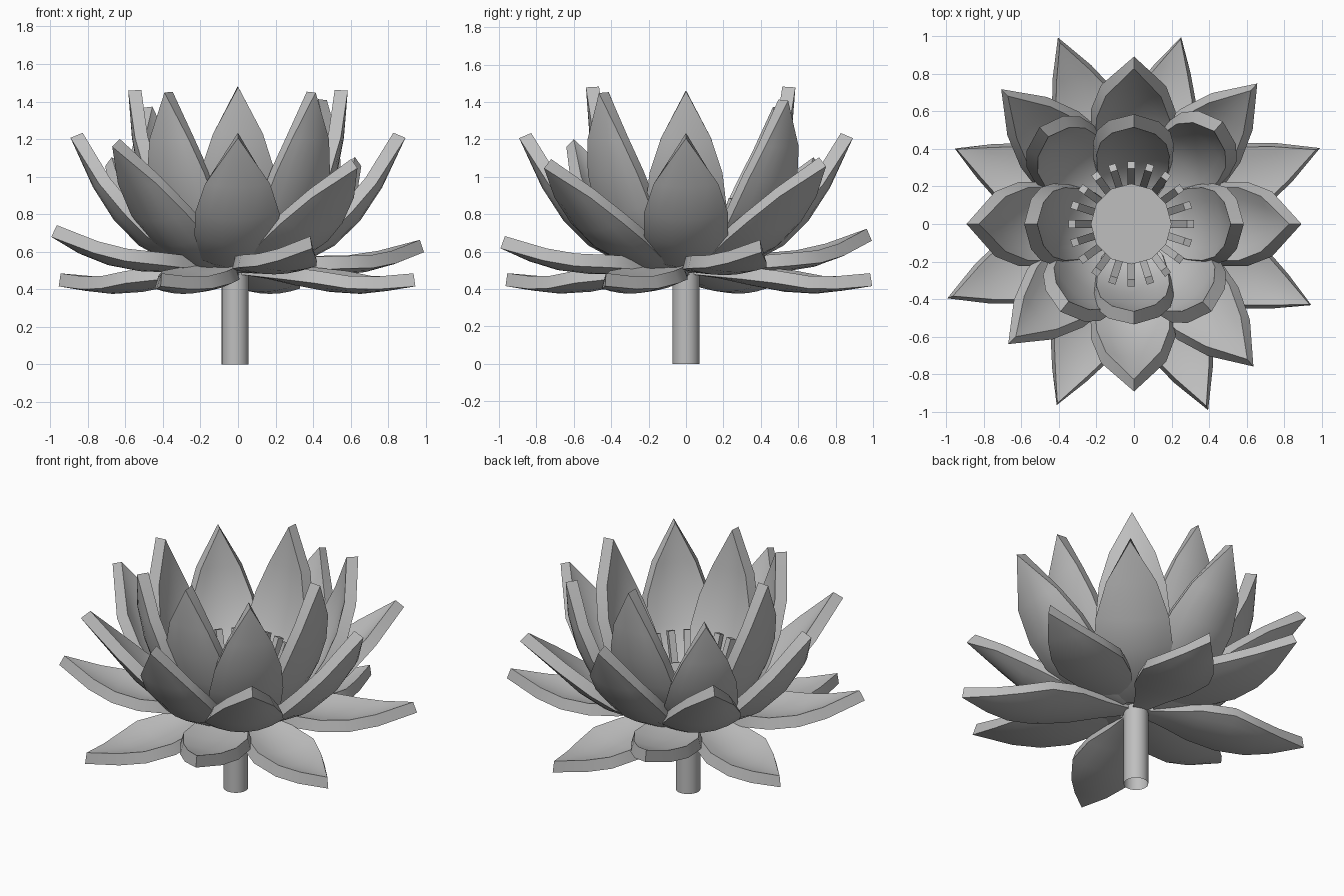
import bpy, bmesh, math
from mathutils import Vector, Matrix

cube = bpy.data.objects.get("Cube")
if cube:
    bpy.data.objects.remove(cube, do_unlink=True)

CENTRE = Vector((-0.015, 0, 0))
THICKNESS = 0.07
COLUMNS = 6

grey = bpy.data.materials.new("plain grey")
grey.use_nodes = True
grey.diffuse_color = (0.52, 0.52, 0.52, 1)
grey.node_tree.nodes["Principled BSDF"].inputs["Base Color"].default_value = grey.diffuse_color


def finish(name, bm, thickness=0):
    """Turn a bmesh into a shaded object, optionally thickened."""
    bmesh.ops.recalc_face_normals(bm, faces=bm.faces)
    mesh = bpy.data.meshes.new(name)
    bm.to_mesh(mesh)
    bm.free()
    mesh.materials.append(grey)
    obj = bpy.data.objects.new(name, mesh)
    bpy.context.collection.objects.link(obj)
    bpy.ops.object.select_all(action='DESELECT')
    obj.select_set(True)
    bpy.context.view_layer.objects.active = obj
    if thickness:
        solid = obj.modifiers.new("thickness", 'SOLIDIFY')
        solid.thickness = thickness
        solid.offset = 0
        bpy.ops.object.modifier_apply(modifier=solid.name)
    bpy.ops.object.shade_smooth_by_angle(angle=math.radians(35))


def petal(name, profile, tip, cup):
    """Cupped pointed petal; profile rows are (radius, height, half width)."""
    tip = Vector(tip)
    out = Vector((tip.x, tip.y, 0)) - CENTRE
    reach = out.length
    out.normalize()
    side = Vector((-out.y, out.x, 0))
    end_r, end_z = profile[-1][:2]
    spine = [(r * reach / end_r, z + (tip.z - end_z) * (r / end_r) ** 2, w)
             for r, z, w in profile]
    bm = bmesh.new()
    rows = []
    for i, (r, z, w) in enumerate(spine):
        before, after = spine[max(i - 1, 0)], spine[min(i + 1, len(spine) - 1)]
        dr, dz = after[0] - before[0], after[1] - before[1]
        inward = (out * -dz + Vector((0, 0, dr))).normalized()
        point = CENTRE + out * r + Vector((0, 0, z))
        if w == 0:
            rows.append([bm.verts.new(point)] * (COLUMNS + 1))
            continue
        row = []
        for c in range(COLUMNS + 1):
            across = w * (2 * c / COLUMNS - 1)
            lift = cup * (across / 0.2) ** 2
            row.append(bm.verts.new(point + side * across + inward * lift))
        rows.append(row)
    for a, b in zip(rows, rows[1:]):
        for c in range(COLUMNS):
            corners = [a[c], a[c + 1], b[c + 1], b[c]]
            bm.faces.new(list(dict.fromkeys(corners)))
    finish(name, bm, THICKNESS)


# Petal shapes from base to tip, and the tips of each ring
inner = [(.08, .53, .08), (.22, .57, .17), (.35, .68, .2), (.435, .85, .205),
         (.495, 1.03, .185), (.53, 1.22, .125), (.55, 1.47, 0)]
middle = [(.10, .52, .08), (.30, .55, .17), (.50, .66, .21), (.63, .79, .21),
          (.74, .96, .16), (.86, 1.22, 0)]
spreading = [(.10, .52, .08), (.30, .54, .17), (.50, .63, .215), (.64, .74, .2),
             (.79, .90, .135), (.97, 1.08, 0)]
raised = [(.10, .55, .04), (.22, .54, .09), (.38, .525, .165), (.55, .53, .2),
          (.72, .56, .165), (.87, .615, .105), (1.07, .71, 0)]
low = [(.06, .51, .04), (.20, .49, .09), (.36, .455, .165), (.55, .42, .2),
       (.72, .41, .155), (.86, .425, .09), (1.03, .45, 0)]

rings = {
    "inner_petal": (inner, .04, [
        (.55, 0, 1.46), (0, .55, 1.48), (-.55, 0, 1.46), (0, -.50, 1.48)]),
    "inner_corner_petal": (inner, .045, [
        (.45, .52, 1.41), (-.48, .49, 1.37), (-.37, -.44, 1.45), (.39, -.44, 1.45)]),
    "middle_petal": (middle, .055, [
        (.86, 0, 1.22), (0, .86, 1.22), (-.86, 0, 1.22), (0, -.86, 1.22)]),
    "middle_corner_petal": (spreading, .055, [
        (.64, .73, 1.08), (-.69, .70, 1.08), (-.65, -.62, 1.18), (.62, -.74, 1.07)]),
    "raised_outer_petal": (raised, .035, [
        (.98, .40, .63), (-.40, .98, .69), (-.98, -.39, .71), (.39, -.98, .65)]),
    "low_outer_petal": (low, .045, [
        (.25, .99, .45), (-.95, .40, .45), (-.41, -.96, .45), (.94, -.43, .45)]),
}
for name, (profile, cup, tips) in rings.items():
    for n, tip in enumerate(tips):
        petal(f"{name}_{n + 1}", profile, tip, cup)


def frustum(name, bottom_radius, top_radius, bottom, top, sides, capped):
    bm = bmesh.new()
    place = Matrix.Translation(CENTRE + Vector((0, 0, (bottom + top) / 2)))
    bmesh.ops.create_cone(bm, cap_ends=capped, segments=sides, radius1=bottom_radius,
                          radius2=top_radius, depth=top - bottom, matrix=place)
    finish(name, bm)


# Hollow stem and seed pod
frustum("stem", .072, .072, 0, .52, 24, False)
frustum("seed_pod", .12, .215, .50, .72, 12, True)

# Ring of stamens leaning outwards
bm = bmesh.new()
for n in range(20):
    spin = Matrix.Rotation(math.tau * n / 20, 4, 'Z')
    foot, head = Vector((.2, 0, .56)), Vector((.315, 0, .88))
    lean = (head - foot).to_track_quat('Z', 'Y').to_matrix().to_4x4()
    place = Matrix.Translation(CENTRE) @ spin @ Matrix.Translation((foot + head) / 2)
    size = Matrix.Diagonal((.04, .04, (head - foot).length, 1))
    bmesh.ops.create_cube(bm, size=1, matrix=place @ lean @ size)
finish("stamens", bm)
